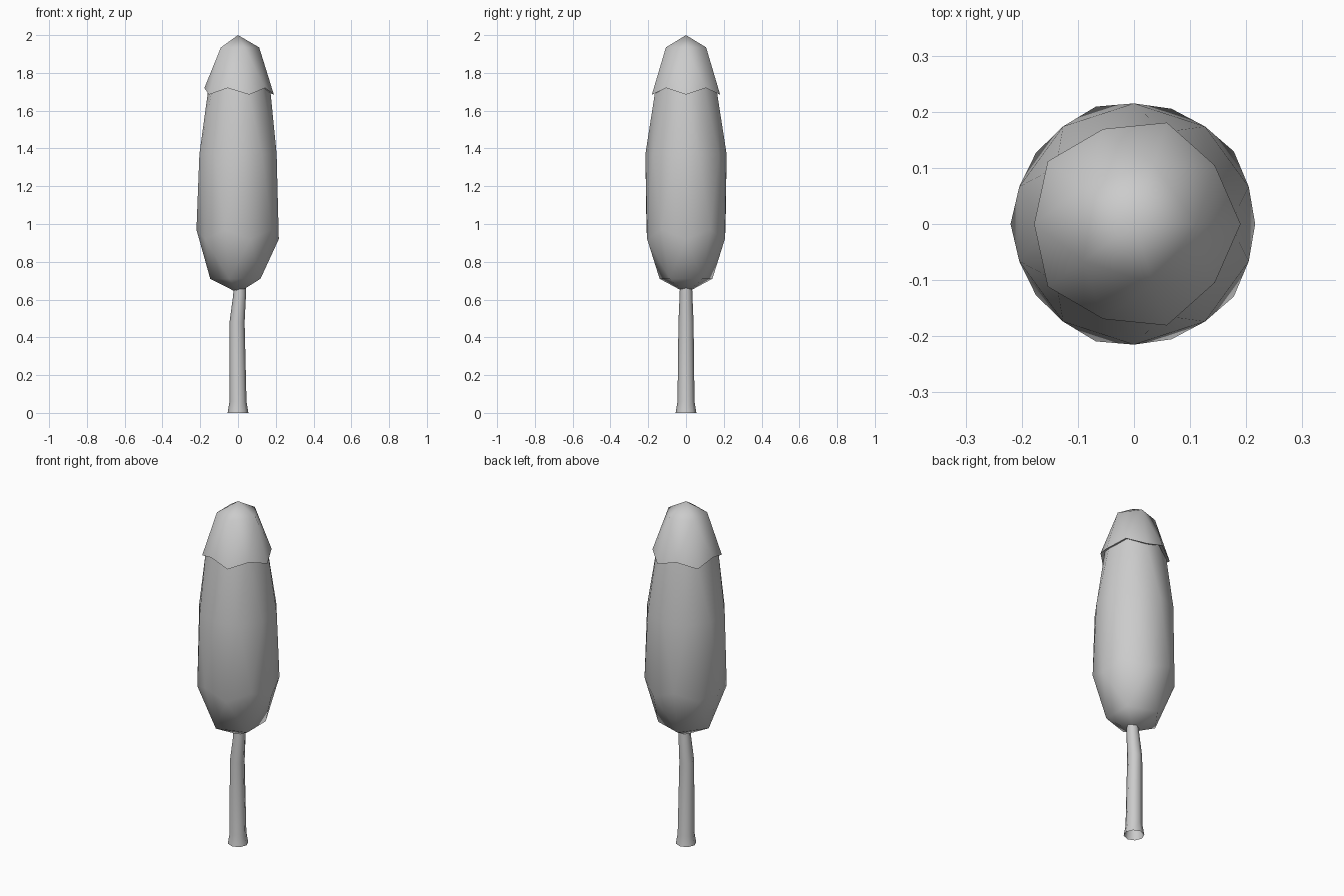
import bpy, bmesh, math

old = bpy.data.objects.get("Cube")
if old:
    bpy.data.objects.remove(old, do_unlink=True)

grey = bpy.data.materials.new("plain grey")
grey.use_nodes = True
COLOUR = (0.6, 0.6, 0.6, 1)
grey.diffuse_color = COLOUR
grey.node_tree.nodes["Principled BSDF"].inputs["Base Color"].default_value = COLOUR


def finish(bm, name, angle):
    bmesh.ops.recalc_face_normals(bm, faces=bm.faces)
    mesh = bpy.data.meshes.new(name)
    bm.to_mesh(mesh)
    bm.free()
    mesh.materials.append(grey)
    obj = bpy.data.objects.new(name, mesh)
    bpy.context.collection.objects.link(obj)
    bpy.ops.object.select_all(action='DESELECT')
    obj.select_set(True)
    bpy.context.view_layer.objects.active = obj
    bpy.ops.object.shade_smooth_by_angle(angle=math.radians(angle))
    return obj


def shaped_ball(levels, keep):
    """Icosphere whose rings move to a (ball height, z, radius) profile, trimmed by a rule."""
    bm = bmesh.new()
    bmesh.ops.create_icosphere(bm, subdivisions=2, radius=1)
    bmesh.ops.delete(bm, geom=[v for v in bm.verts if not keep(v.co.z)], context='VERTS')
    for v in bm.verts:
        _, z, r = min(levels, key=lambda row: abs(row[0] - v.co.z))
        a = math.atan2(v.co.y, v.co.x)
        v.co = (r * math.cos(a), r * math.sin(a), z)
    return bm


# Main foliage, open where the cap covers it
body = shaped_ball([(-1, 0.635, 0), (-0.85, 0.71, 0.147), (-0.526, 0.92, 0.216),
                    (-0.447, 0.97, 0.22), (0, 1.37, 0.215),
                    (0.447, 1.70, 0.172), (0.526, 1.73, 0.155)],
                   lambda z: z < 0.6)
finish(body, "foliage_body", 80)

# Overhanging pointed cap with a lip turned inward
cap = shaped_ball([(0.447, 1.685, 0.19), (0.526, 1.72, 0.178),
                   (0.85, 1.935, 0.112), (1, 2.0, 0)],
                  lambda z: z > 0.4)
rim = [e for e in cap.edges if e.is_boundary]
lip = bmesh.ops.extrude_edge_only(cap, edges=rim)["geom"]
for v in lip:
    if isinstance(v, bmesh.types.BMVert):
        v.co.x *= 0.86
        v.co.y *= 0.86
        v.co.z += 0.01
finish(cap, "foliage_cap", 80)

# Bent trunk with a flared, open foot
SIDES = 8
trunk = bmesh.new()
rings = []
for x, z, r in [(0, 0, 0.055), (0, 0.06, 0.045), (-0.005, 0.48, 0.04),
                (0.008, 0.62, 0.034), (0.01, 0.68, 0.032)]:
    rings.append([trunk.verts.new((x + r * math.cos(a), r * math.sin(a), z))
                  for a in (math.tau * i / SIDES for i in range(SIDES))])
for low, high in zip(rings, rings[1:]):
    for i in range(SIDES):
        j = (i + 1) % SIDES
        trunk.faces.new((low[i], low[j], high[j], high[i]))
finish(trunk, "trunk", 60)
